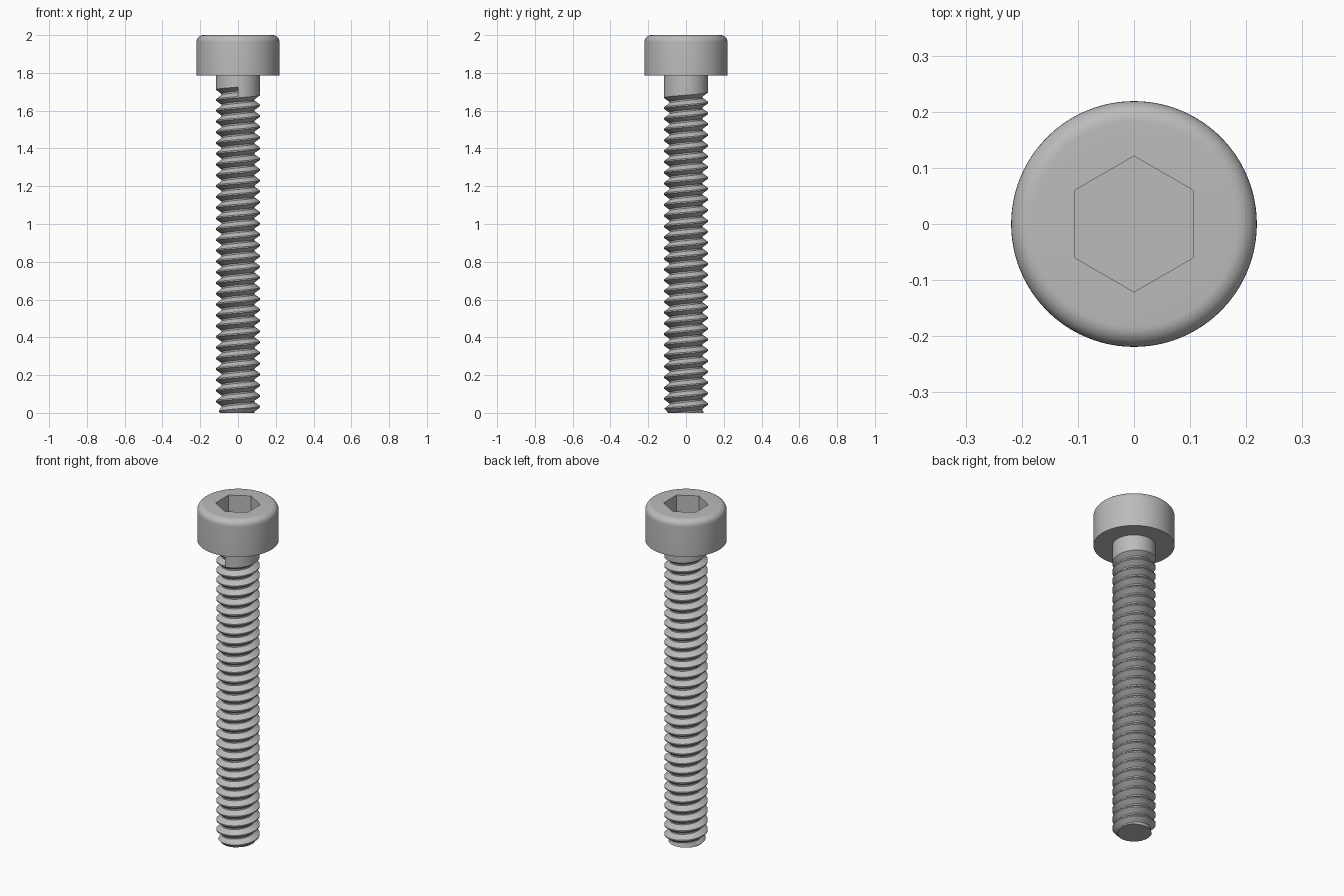
import bpy, bmesh
from math import cos, sin, pi, radians, hypot

if "Cube" in bpy.data.objects:
    bpy.data.objects.remove(bpy.data.objects["Cube"])

STEPS = 48            # segments per thread turn
PITCH = 0.057
CREST, ROOT = 0.117, 0.088
THREAD_TOP = 1.725
HEAD_BASE, HEAD_R, FILLET = 1.785, 0.219, 0.036

steel = bpy.data.materials.new("grey steel")
steel.use_nodes = True
grey = (0.5, 0.5, 0.5, 1)
steel.diffuse_color = grey
steel.node_tree.nodes["Principled BSDF"].inputs["Base Color"].default_value = grey


def finish(bm, name):
    bmesh.ops.recalc_face_normals(bm, faces=bm.faces[:])
    mesh = bpy.data.meshes.new(name)
    bm.to_mesh(mesh)
    bm.free()
    mesh.materials.append(steel)
    obj = bpy.data.objects.new(name, mesh)
    bpy.context.collection.objects.link(obj)
    bpy.ops.object.select_all(action='DESELECT')
    obj.select_set(True)
    bpy.context.view_layer.objects.active = obj
    bpy.ops.object.shade_smooth_by_angle(angle=radians(30))
    return obj


def ring(bm, r, z, n, start=0.0):
    return [bm.verts.new((r * cos(start + 2 * pi * i / n), r * sin(start + 2 * pi * i / n), z))
            for i in range(n)]


def skin(bm, a, b):
    n = len(a)
    for i in range(n):
        j = (i + 1) % n
        bm.faces.new((a[i], a[j], b[j], b[i]))


def loop_edges(bm, loop):
    return [bm.edges.get((loop[i - 1], loop[i])) for i in range(len(loop))]


# Cylinder head with rounded top edge and hexagonal socket
bm = bmesh.new()
profile = [(HEAD_R, HEAD_BASE)]
for i in range(9):
    a = pi / 2 * i / 8
    profile.append((HEAD_R - FILLET + FILLET * cos(a), 2 - FILLET + FILLET * sin(a)))
rings = [ring(bm, r, z, 96) for r, z in profile]
for lower, upper in zip(rings, rings[1:]):
    skin(bm, lower, upper)
bm.faces.new(rings[0])
rim, floor = [ring(bm, 0.121, z, 6, pi / 2) for z in (2, 1.88)]
skin(bm, rim, floor)
bm.faces.new(floor)
bmesh.ops.triangle_fill(bm, use_beauty=True,
                        edges=loop_edges(bm, rings[-1]) + loop_edges(bm, rim))
finish(bm, "socket_head")

# Threaded shank: a V-groove profile swept down a right-hand helix
bm = bmesh.new()
groove = [(CREST, 0), (ROOT, 0.37), (ROOT, 0.51), (CREST, 0.88), (CREST, 1)]
count = int((THREAD_TOP / PITCH + 2) * STEPS)
rows = []
for k in range(count):
    a = -pi / 2 - 2 * pi * k / STEPS
    z = THREAD_TOP - PITCH * k / STEPS
    rows.append([bm.verts.new((r * cos(a), r * sin(a), z - t * PITCH)) for r, t in groove])
for upper, lower in zip(rows, rows[1:]):
    for c in range(len(groove) - 1):
        bm.faces.new((upper[c], upper[c + 1], lower[c + 1], lower[c]))
bm.faces.new(rows[0])     # blunt end of the groove

# Plain shank between the last turn and the head
top = [bm.verts.new((row[0].co.x, row[0].co.y, HEAD_BASE)) for row in rows[:STEPS + 1]]
for k in range(STEPS):
    bm.faces.new((rows[k][0], rows[k + 1][0], top[k + 1], top[k]))
bmesh.ops.remove_doubles(bm, verts=bm.verts[:], dist=1e-5)

# Chamfered, flat tip
TIP_R, TIP_H = 0.094, 0.026
for z, cut in ((0, True), (TIP_H, False)):
    bmesh.ops.bisect_plane(bm, geom=bm.verts[:] + bm.edges[:] + bm.faces[:], dist=1e-6,
                           plane_co=(0, 0, z), plane_no=(0, 0, 1), clear_inner=cut)
for v in bm.verts:
    if v.co.z < TIP_H:
        limit = TIP_R + (CREST - TIP_R) * v.co.z / TIP_H
        scale = min(1, limit / hypot(v.co.x, v.co.y))
        v.co.x *= scale
        v.co.y *= scale
tip_edges = [e for e in bm.edges if e.is_boundary and all(abs(v.co.z) < 1e-4 for v in e.verts)]
bmesh.ops.edgeloop_fill(bm, edges=tip_edges)
finish(bm, "threaded_shank")
